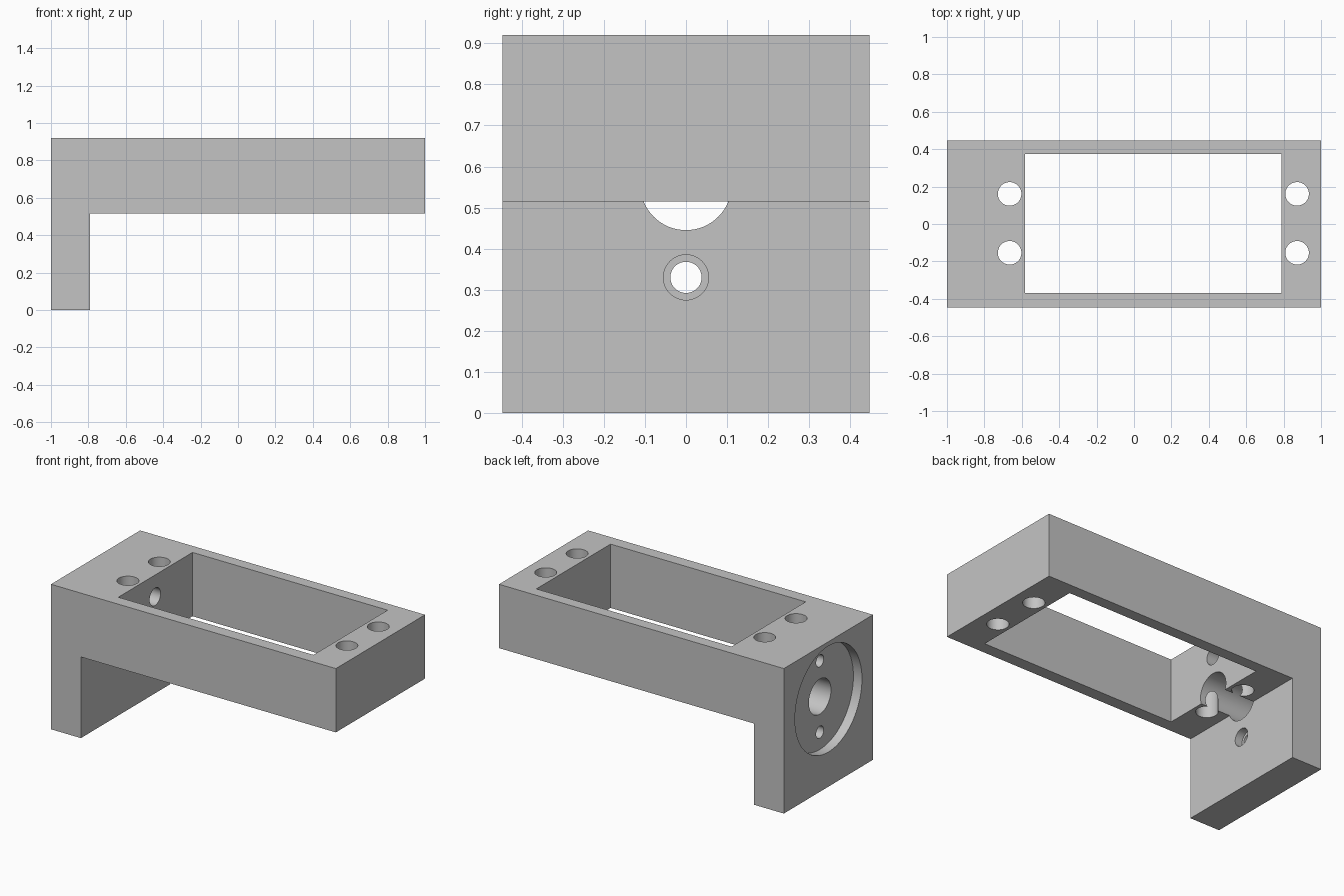
import bpy
import bmesh
from math import radians
from mathutils import Matrix, Vector

cube = bpy.data.objects.get("Cube")
if cube:
    bpy.data.objects.remove(cube, do_unlink=True)

HALF_WIDTH = 0.447
TOP, UNDERSIDE = 0.92, 0.515
AXIS_Z = 0.556          # height of the round recess axis
SCREW_OFFSET = 0.226

grey = bpy.data.materials.new("plain grey")
grey.use_nodes = True
colour = (0.55, 0.55, 0.55, 1)
grey.diffuse_color = colour
grey.node_tree.nodes["Principled BSDF"].inputs["Base Color"].default_value = colour


def add_object(name, bm):
    bmesh.ops.recalc_face_normals(bm, faces=bm.faces)
    mesh = bpy.data.meshes.new(name)
    bm.to_mesh(mesh)
    bm.free()
    mesh.materials.append(grey)
    obj = bpy.data.objects.new(name, mesh)
    bpy.context.collection.objects.link(obj)
    return obj


def cut(name, bm):
    """Subtract a solid from the bracket and discard the cutter."""
    cutter = add_object(name, bm)
    cutter.hide_render = True
    mod = bracket.modifiers.new(name, "BOOLEAN")
    mod.operation = "DIFFERENCE"
    mod.solver = "EXACT"
    mod.object = cutter
    bpy.context.view_layer.objects.active = bracket
    bpy.ops.object.modifier_apply(modifier=name)
    bpy.data.objects.remove(cutter, do_unlink=True)


def bore(name, start, end, radius):
    """Drill a round hole from start to end."""
    start, end = Vector(start), Vector(end)
    axis = end - start
    turn = axis.to_track_quat("Z", "Y").to_matrix().to_4x4()
    bm = bmesh.new()
    bmesh.ops.create_cone(bm, cap_ends=True, segments=64, radius1=radius,
                          radius2=radius, depth=axis.length,
                          matrix=Matrix.Translation((start + end) / 2) @ turn)
    cut(name, bm)


# L-shaped body: side profile extruded across the width
profile = [(-1, 0), (-0.79, 0), (-0.79, UNDERSIDE), (1, UNDERSIDE), (1, TOP), (-1, TOP)]
bm = bmesh.new()
face = bm.faces.new([bm.verts.new((x, -HALF_WIDTH, z)) for x, z in profile])
side = bmesh.ops.extrude_face_region(bm, geom=[face])
bmesh.ops.translate(bm, vec=(0, 2 * HALF_WIDTH, 0),
                    verts=[v for v in side["geom"] if isinstance(v, bmesh.types.BMVert)])
bracket = add_object("mounting_bracket", bm)
bracket.select_set(True)

# Rectangular window through the top plate
bm = bmesh.new()
bmesh.ops.create_cube(bm, size=1, matrix=Matrix.Translation((0.103, 0.003, 0.72))
                      @ Matrix.Diagonal((1.37, 0.744, 0.8, 1)))
cut("window", bm)

# Round recess and centre hole in the end face
bore("round_recess", (-1.1, 0, AXIS_Z), (-0.94, 0, AXIS_Z), 0.336)
bore("centre_hole", (-1.1, 0, AXIS_Z), (-0.5, 0, AXIS_Z), 0.111)

# Stepped screw holes above and below the centre hole
for sign in (1, -1):
    z = AXIS_Z + sign * SCREW_OFFSET
    bore("screw_hole", (-1.1, 0, z), (-0.5, 0, z), 0.038)
    bore("screw_head_hole", (-0.84, 0, z), (-0.5, 0, z), 0.055)

# Four vertical mounting holes
for x in (-0.665, 0.872):
    for y in (-0.154, 0.161):
        bore("mounting_hole", (x, y, 0.3), (x, y, 1.1), 0.063)

bpy.context.view_layer.objects.active = bracket
bpy.ops.object.shade_smooth_by_angle(angle=radians(30))
